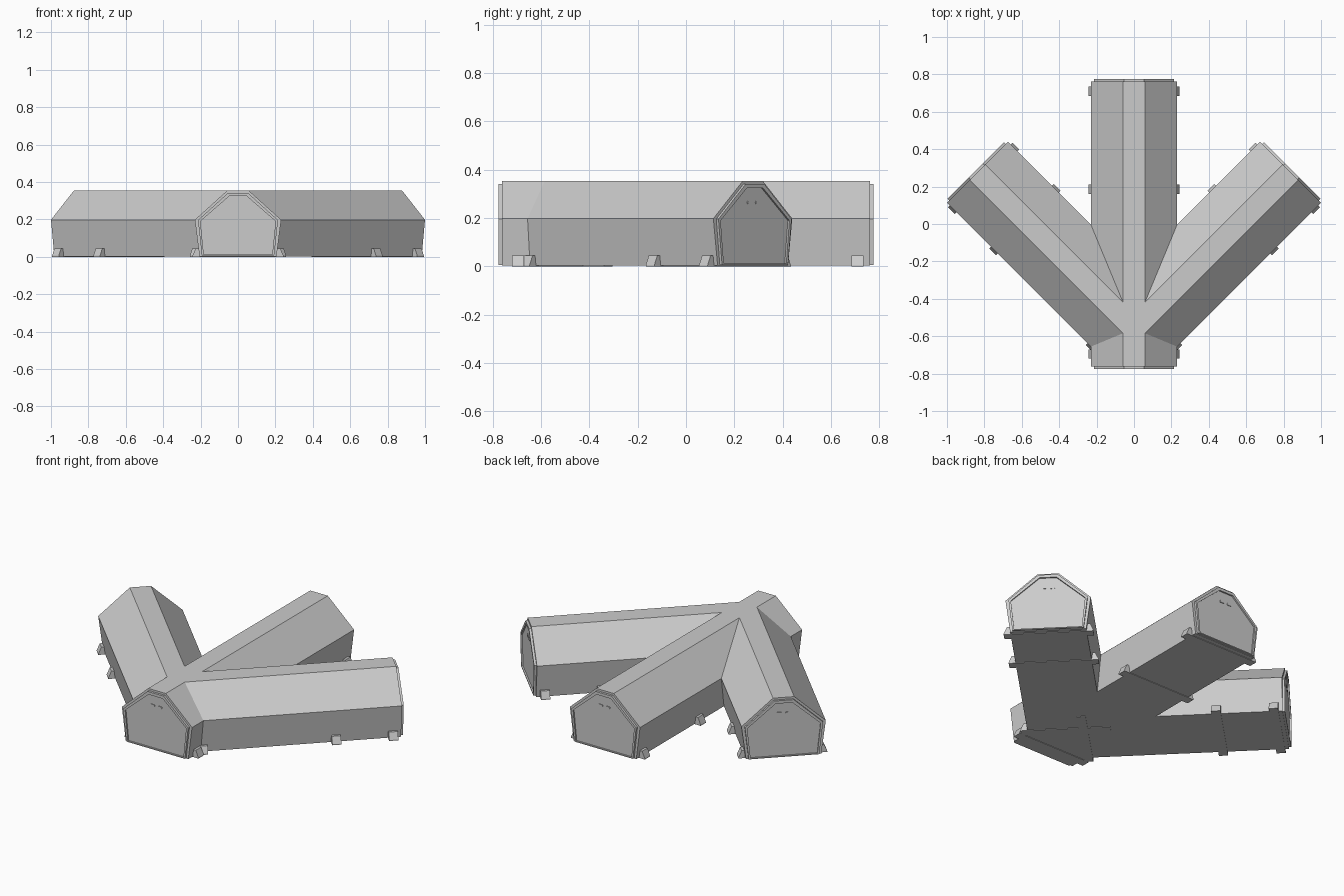
import bpy, bmesh
from math import radians
from mathutils import Matrix

if "Cube" in bpy.data.objects:
    bpy.data.objects.remove(bpy.data.objects["Cube"])

# Half profiles (x, z), bottom to top, mirrored by the loft helper
HULL = [(0.206, 0.003), (0.231, 0.198), (0.058, 0.354)]
RIM = [(0.193, 0.006), (0.214, 0.196), (0.053, 0.342)]
PANEL = [(0.183, 0.012), (0.201, 0.190), (0.046, 0.325)]
FOOT = [(0.243, 0.0), (0.243, 0.006), (0.226, 0.045)]


def loft(name, sections, matrix):
    """Skin a run of mirrored half profiles placed along y, capped at both ends."""
    bm = bmesh.new()
    rings = []
    for half, y in sections:
        outline = half + [(-x, z) for x, z in reversed(half)]
        rings.append([bm.verts.new((x, y, z)) for x, z in outline])
    for a, b in zip(rings, rings[1:]):
        n = len(a)
        for i in range(n):
            j = (i + 1) % n
            bm.faces.new((a[i], a[j], b[j], b[i]))
    bm.faces.new(rings[0])
    bm.faces.new(rings[-1])
    bmesh.ops.recalc_face_normals(bm, faces=bm.faces)
    bm.transform(matrix)
    mesh = bpy.data.meshes.new(name)
    bm.to_mesh(mesh)
    bm.free()
    obj = bpy.data.objects.new(name, mesh)
    bpy.context.collection.objects.link(obj)
    return obj


def end_cap(name, matrix):
    # Raised rim with a recessed door panel
    loft(name + "_door", [(RIM, -0.005), (RIM, 0.013), (PANEL, 0.013), (PANEL, 0.004)], matrix)
    # Two small window slots
    slot = [(0.012, 0.258), (0.014, 0.264), (0.012, 0.270)]
    for side in (-1, 1):
        loft(name + "_slot", [(slot, 0.003), (slot, 0.008)],
             matrix @ Matrix.Translation((side * 0.024, 0, 0)))


def corridor(name, matrix, start, end, feet, both_ends=False):
    hull = loft(name, [(HULL, start), (HULL, end)], matrix)
    end_cap(name + "_far", matrix @ Matrix.Translation((0, end, 0)))
    if both_ends:
        end_cap(name + "_near", matrix @ Matrix.Translation((0, start, 0))
                @ Matrix.Rotation(radians(180), 4, 'Z'))
    # Cross beams whose tips form the feet
    for y in feet:
        loft(name + "_foot_beam", [(FOOT, y - 0.025), (FOOT, y + 0.025)], matrix)
    return hull


# Straight main corridor
main = corridor("main_corridor", Matrix.Identity(4), -0.762, 0.762,
                (-0.695, 0.185, 0.71), both_ends=True)

# Two diagonal arms, merged into the main hull
for side, label in ((1, "right_arm"), (-1, "left_arm")):
    place = Matrix.Translation((0, -0.56, 0)) @ Matrix.Rotation(radians(-45 * side), 4, 'Z')
    arm = corridor(label, place, 0.0, 1.183, (0.095, 0.825, 1.137))
    mod = main.modifiers.new("join_" + label, 'BOOLEAN')
    mod.operation = 'UNION'
    mod.solver = 'EXACT'
    mod.object = arm
    arm.hide_render = True
    arm.hide_viewport = True
